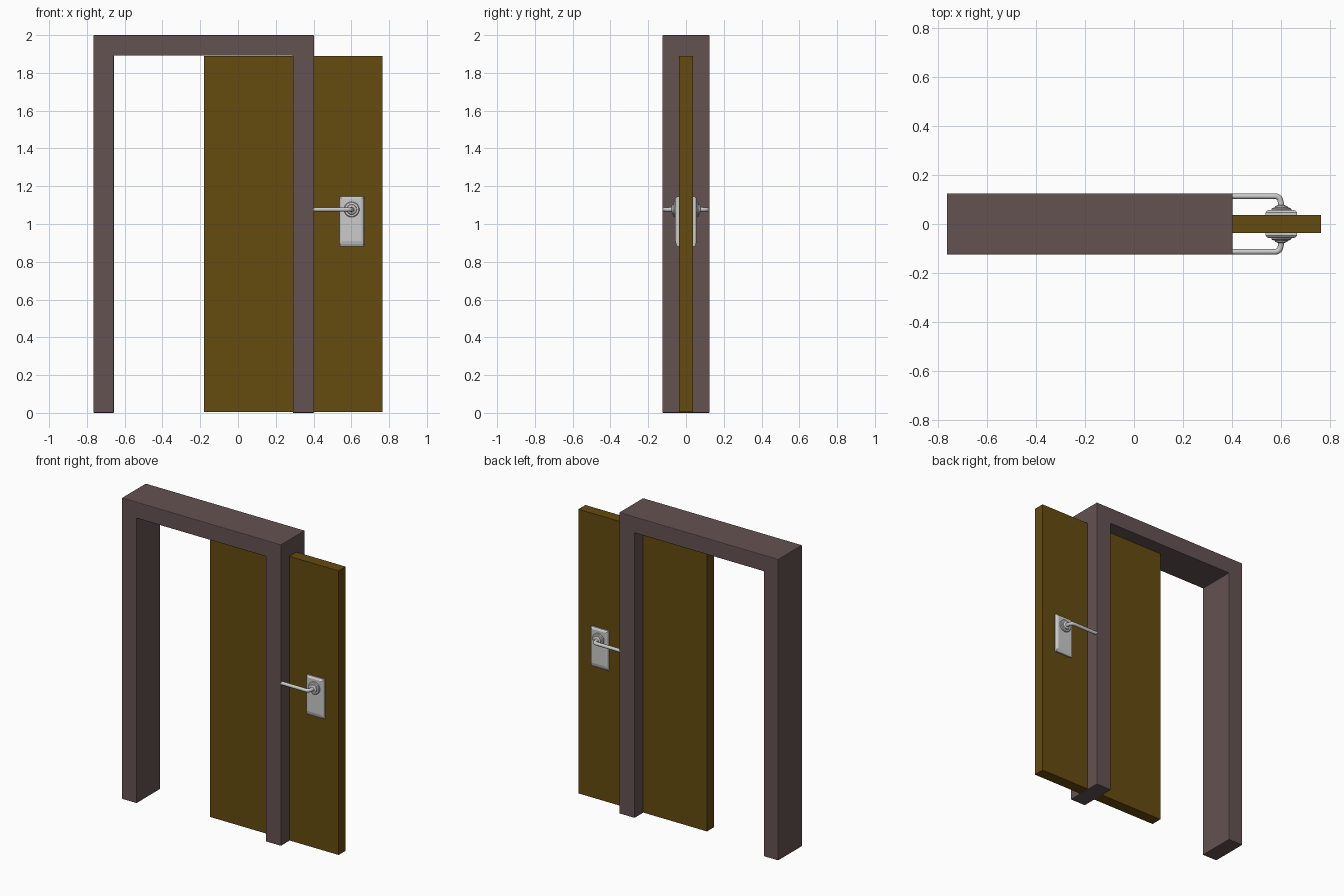
import bpy, bmesh, math

if "Cube" in bpy.data.objects:
    bpy.data.objects.remove(bpy.data.objects["Cube"])


def material(name, rgb):
    m = bpy.data.materials.new(name)
    m.diffuse_color = (*rgb, 1)
    m.use_nodes = True
    m.node_tree.nodes["Principled BSDF"].inputs["Base Color"].default_value = m.diffuse_color
    return m


def add_mesh(name, bm, mat=None):
    bmesh.ops.recalc_face_normals(bm, faces=bm.faces[:])
    me = bpy.data.meshes.new(name)
    bm.to_mesh(me)
    bm.free()
    ob = bpy.data.objects.new(name, me)
    bpy.context.collection.objects.link(ob)
    if mat:
        me.materials.append(mat)
    return ob


def extrude_xz(name, outline, y0, y1, mat=None, bevel=0):
    """Extrude an (x, z) outline along y."""
    bm = bmesh.new()
    face = bm.faces.new([bm.verts.new((x, y0, z)) for x, z in outline])
    new = bmesh.ops.extrude_face_region(bm, geom=[face])["geom"]
    bmesh.ops.translate(bm, vec=(0, y1 - y0, 0),
                        verts=[v for v in new if isinstance(v, bmesh.types.BMVert)])
    ob = add_mesh(name, bm, mat)
    if bevel:
        b = ob.modifiers.new("edge", "BEVEL")
        b.width, b.segments = bevel, 2
    return ob


def smooth(ob, angle=35):
    bpy.ops.object.select_all(action="DESELECT")
    ob.select_set(True)
    bpy.context.view_layer.objects.active = ob
    bpy.ops.object.shade_smooth_by_angle(angle=math.radians(angle))


frame_mat = material("frame_brown", (0.13, 0.085, 0.085))
door_mat = material("door_wood", (0.13, 0.07, 0.005))

# Door frame: two jambs and lintel as one profile
extrude_xz("door_frame",
           [(-0.765, 0), (-0.765, 2), (0.403, 2), (0.403, 0),
            (0.29, 0), (0.29, 1.892), (-0.657, 1.892), (-0.657, 0)],
           -0.125, 0.125, frame_mat, 0.004)

# Sliding door panel, passing through the right jamb
extrude_xz("door_panel",
           [(-0.18, 0.004), (-0.18, 1.89), (0.765, 1.89), (0.765, 0.004)],
           -0.037, 0.037, door_mat)

HX, HZ = 0.602, 1.077


def plate(name, s):
    # Back plate built from shrinking rectangular rings
    bm = bmesh.new()
    rings = []
    for inset_x, inset_z, y in [(0, 0, 0.03), (0, 0, 0.047),
                                (0.004, 0.012, 0.053), (0.012, 0.028, 0.057)]:
        x0, x1 = 0.538 + inset_x, 0.666 - inset_x
        z0, z1 = 0.882 + inset_z, 1.145 - inset_z * 0.4
        rings.append([bm.verts.new((x, s * y, z)) for x, z in
                      [(x0, z0), (x1, z0), (x1, z1), (x0, z1)]])
    for a, b in zip(rings, rings[1:]):
        for i in range(4):
            j = (i + 1) % 4
            bm.faces.new((a[i], a[j], b[j], b[i]))
    bm.faces.new(rings[0])
    bm.faces.new(rings[-1])
    return add_mesh(name, bm)


def rosette(name, s, n=32):
    # Stepped round collar turned about y
    profile = [(0.041, 0.05), (0.041, 0.062), (0.037, 0.066), (0.027, 0.067),
               (0.025, 0.073), (0.018, 0.075), (0.014, 0.078)]
    bm = bmesh.new()
    rings = [[bm.verts.new((HX + r * math.cos(t * math.tau / n), s * y,
                            HZ + r * math.sin(t * math.tau / n)))
              for t in range(n)] for r, y in profile]
    for a, b in zip(rings, rings[1:]):
        for i in range(n):
            j = (i + 1) % n
            bm.faces.new((a[i], a[j], b[j], b[i]))
    bm.faces.new(rings[0])
    bm.faces.new(rings[-1])
    ob = add_mesh(name, bm)
    smooth(ob)


def lever(name, s, r=0.0115, bend=0.022):
    # Round bar out from the collar, then bent sideways
    cx, cy = HX - 0.003 - bend, 0.1135 - bend
    path = [(HX, 0.06, 1.25), (HX - 0.001, 0.08, 1.1)]
    path += [(cx + bend * math.cos(a), cy + bend * math.sin(a), 1)
             for a in [i * math.pi / 12 for i in range(7)]]
    path.append((0.401, 0.1135, 1))
    cu = bpy.data.curves.new(name, "CURVE")
    cu.dimensions = "3D"
    cu.bevel_depth, cu.bevel_resolution, cu.use_fill_caps = r, 4, True
    sp = cu.splines.new("POLY")
    sp.points.add(len(path) - 1)
    for p, (x, y, k) in zip(sp.points, path):
        p.co, p.radius = (x, s * y, HZ, 1), k
    sp.use_smooth = True
    ob = bpy.data.objects.new(name, cu)
    bpy.context.collection.objects.link(ob)


# Matching handle on both faces of the door
for side, s in (("front", -1), ("back", 1)):
    plate(f"{side}_handle_plate", s)
    rosette(f"{side}_handle_collar", s)
    lever(f"{side}_handle_lever", s)
